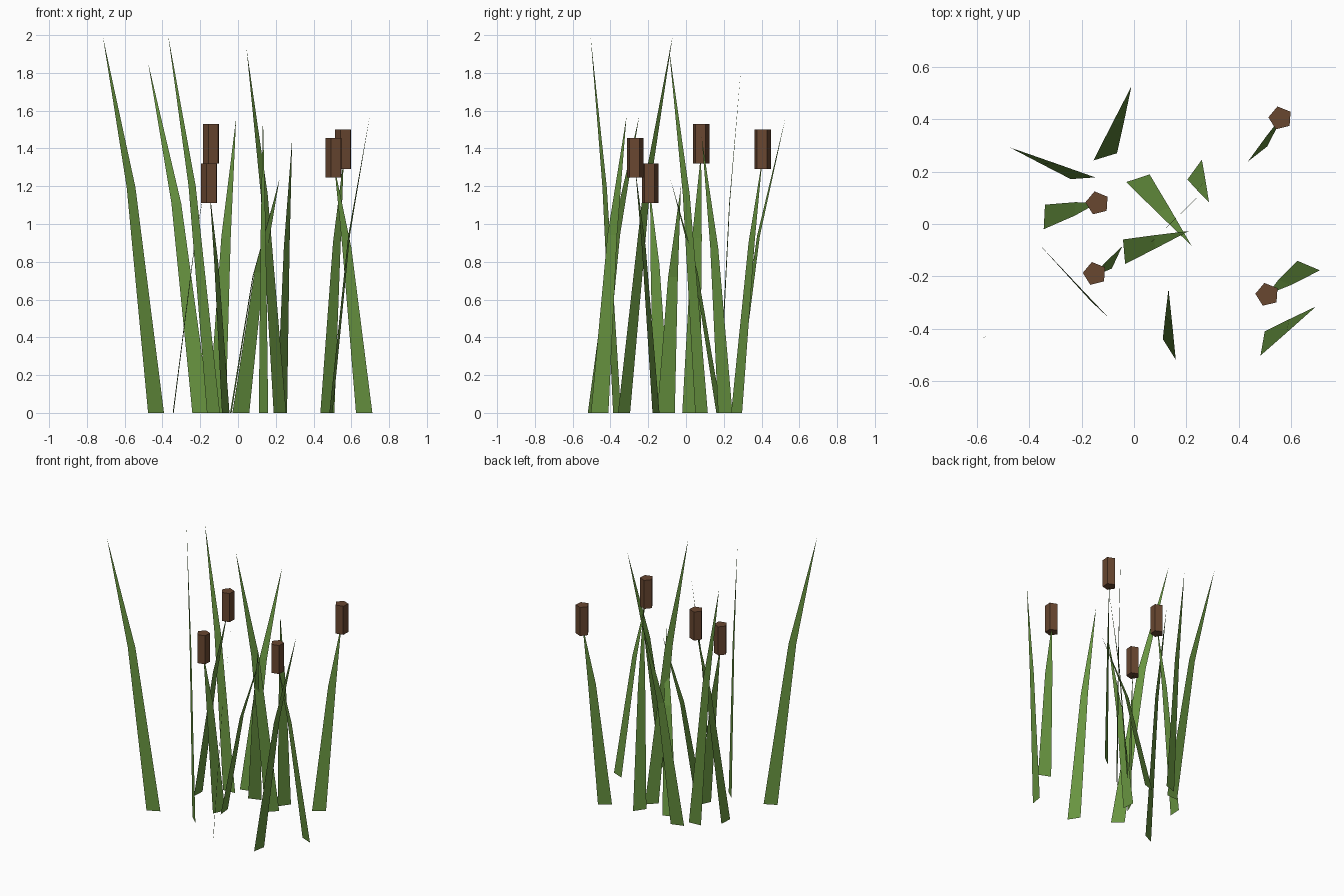
import bpy
import math
from mathutils import Vector

cube = bpy.data.objects.get("Cube")
if cube:
    bpy.data.objects.remove(cube, do_unlink=True)


def make_material(name, colour):
    mat = bpy.data.materials.new(name)
    mat.use_nodes = True
    mat.diffuse_color = (*colour, 1)
    mat.node_tree.nodes["Principled BSDF"].inputs["Base Color"].default_value = (*colour, 1)
    return mat


leaf_green = make_material("leaf green", (0.14, 0.30, 0.052))
seed_brown = make_material("seed head brown", (0.14, 0.063, 0.03))

BLADE_WIDTH = 0.094
HEAD_RADIUS = 0.046
HEAD_HEIGHT = 0.21


def make_blade(name, root, angle, tip, bend_height, bend_lean):
    """Flat pointed blade with one bend; angle is the direction of its root edge."""
    side = Vector((math.cos(math.radians(angle)), math.sin(math.radians(angle)), 0))
    half = side * BLADE_WIDTH / 2
    root, tip = Vector((*root, 0)), Vector(tip)
    bend = root.lerp(tip, bend_lean)
    bend.z = tip.z * bend_height
    verts = [root - half, root + half, bend + half * 0.55, bend - half * 0.55, tip]
    mesh = bpy.data.meshes.new(name)
    mesh.from_pydata(verts, [], [(0, 1, 2, 3), (3, 2, 4)])
    mesh.materials.append(leaf_green)
    obj = bpy.data.objects.new(name, mesh)
    bpy.context.collection.objects.link(obj)


def make_head(name, x, y, bottom):
    """Five-sided seed head."""
    bpy.ops.mesh.primitive_cylinder_add(
        vertices=5, radius=HEAD_RADIUS, depth=HEAD_HEIGHT,
        location=(x, y, bottom + HEAD_HEIGHT / 2), rotation=(0, 0, math.radians(14)))
    obj = bpy.context.object
    obj.name = name
    obj.data.materials.append(seed_brown)


# Leaves: root centre, root edge angle, tip
leaves = [
    ((-0.11, 0.257), 17, (-0.01, 0.526, 1.56)),
    ((-0.195, 0.175), 4, (-0.475, 0.293, 1.85)),
    ((0.015, 0.175), 18, (0.22, -0.083, 1.24)),
    ((0.232, 0.208), 54, (0.287, 0.083, 1.46)),
    ((-0.038, -0.106), 95, (0.21, -0.027, 1.2)),
    ((0.492, -0.457), 80, (0.697, -0.315, 1.57)),
    ((0.135, -0.48), -58, (0.132, -0.248, 1.57)),
    ((-0.13, -0.328), -43, (-0.37, -0.07, 2.0)),
    ((-0.434, -0.365), 26.5, (-0.715, -0.505, 1.99)),
    ((0.222, 0.082), 45, (0.045, -0.09, 1.93)),
]
for i, (root, angle, tip) in enumerate(leaves, 1):
    make_blade(f"leaf_{i}", root, angle, tip, 0.6, 0.47)

# Stems: root centre, root edge angle, seed head position and underside height
stems = [
    ((-0.343, 0.027), 87, (-0.14, 0.08, 1.32)),
    ((-0.065, -0.128), 65, (-0.15, -0.19, 1.11)),
    ((0.668, -0.159), -23, (0.51, -0.27, 1.245)),
    ((0.473, 0.268), 38, (0.56, 0.405, 1.29)),
]
for i, (root, angle, (x, y, z)) in enumerate(stems, 1):
    make_blade(f"stem_{i}", root, angle, (x, y, z + 0.06), 0.67, 0.58)
    make_head(f"seed_head_{i}", x, y, z)
